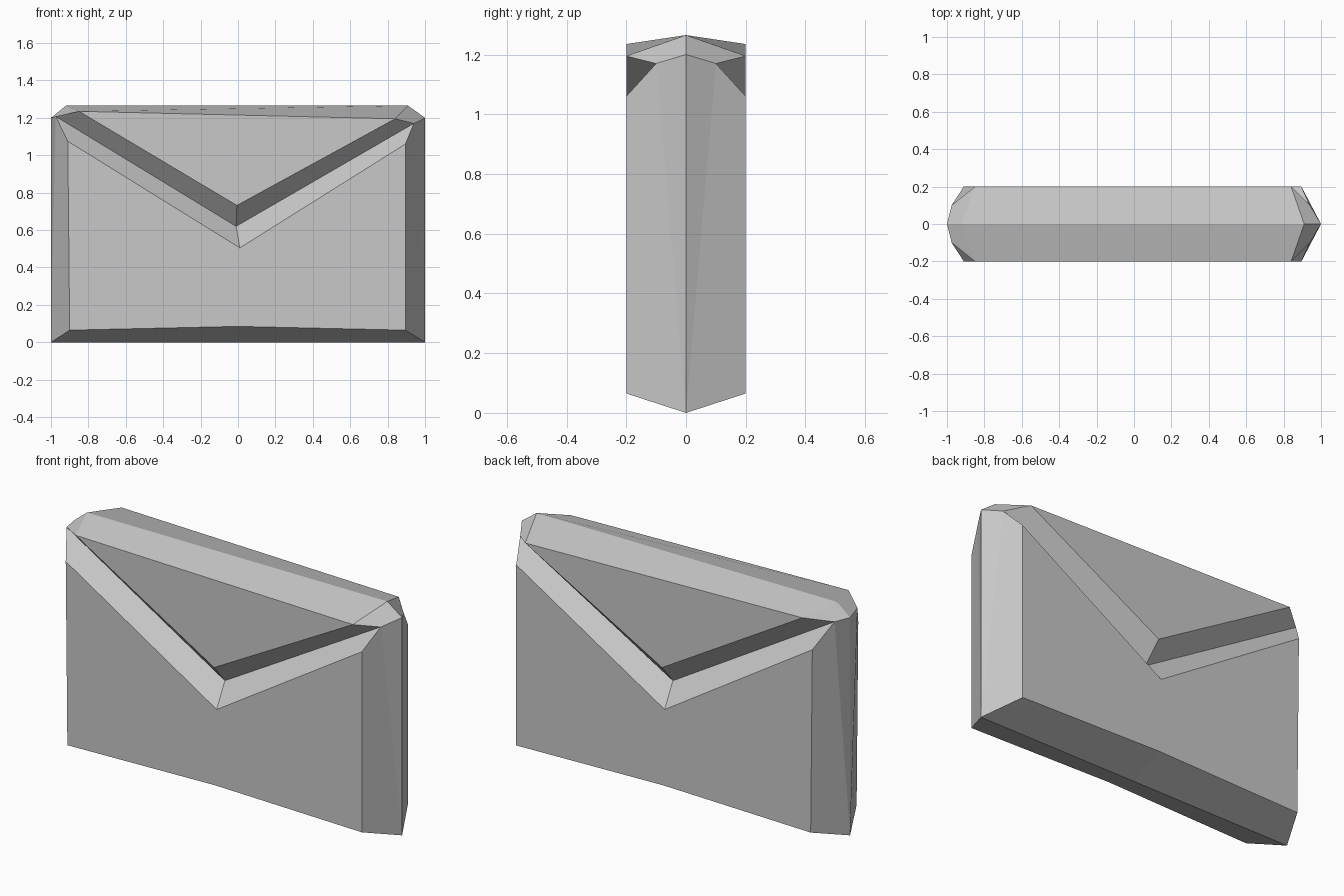
import bpy
import bmesh

cube = bpy.data.objects.get("Cube")
if cube:
    bpy.data.objects.remove(cube, do_unlink=True)

# One flat grey for the whole envelope
grey = bpy.data.materials.new("envelope grey")
grey.use_nodes = True
COLOUR = (0.58, 0.58, 0.58, 1)
grey.diffuse_color = COLOUR
grey.node_tree.nodes["Principled BSDF"].inputs["Base Color"].default_value = COLOUR

HALF = 0.2      # half thickness at the flat panels
GROOVE = 0.1    # half thickness at the bottom of the flap groove

# Outlines as (x, z), each running from left end to right end
RIM_BOTTOM = [(-1, 0), (0, 0), (1, 0)]
RIM_SHOULDER = [(-1, 1.2), (1, 1.2)]
RIM_TOP = [(-0.92, 1.265), (0.91, 1.265)]
PANEL_BOTTOM = [(-0.9, 0.065), (0, 0.085), (0.895, 0.065)]
PANEL_V = [(-0.91, 1.075), (0.01, 0.505), (0.895, 1.06)]
GROOVE_V = [(-0.975, 1.208), (-0.01, 0.62), (0.94, 1.17)]
FLAP_V = [(-0.85, 1.235), (-0.006, 0.732), (0.84, 1.195)]


def build_side(bm, side):
    """Add one half of the envelope; side is -1 for the front, 1 for the back."""
    def row(points, depth):
        verts = []
        for x, z in points:
            # the tip of the V leans the other way on the back
            if side > 0 and abs(x) < 0.1:
                x = -x
            verts.append(bm.verts.new((x, side * depth, z)))
        return verts

    rim_bottom = row(RIM_BOTTOM, 0)
    shoulder = row(RIM_SHOULDER, 0)
    rim_top = row(RIM_TOP, 0)
    panel_bottom = row(PANEL_BOTTOM, HALF)
    panel_v = row(PANEL_V, HALF)
    groove_v = row(GROOVE_V, GROOVE)
    flap_v = row(FLAP_V, HALF)

    # Bottom bevel, main panel, sloped lip and flap edge
    rows = [rim_bottom, panel_bottom, panel_v, groove_v, flap_v]
    for low, high in zip(rows, rows[1:]):
        for i in range(2):
            bm.faces.new((low[i], low[i + 1], high[i + 1], high[i]))

    # Flap face and top bevel
    bm.faces.new((flap_v[0], flap_v[1], flap_v[2]))
    bm.faces.new((flap_v[0], flap_v[2], rim_top[1], rim_top[0]))

    # Side bevels and the small top corners, at each end
    for end, k in ((0, 0), (-1, 1)):
        bm.faces.new((rim_bottom[end], shoulder[k], groove_v[end]))
        bm.faces.new((rim_bottom[end], groove_v[end], panel_v[end], panel_bottom[end]))
        bm.faces.new((shoulder[k], rim_top[k], flap_v[end], groove_v[end]))


bm = bmesh.new()
for side in (-1, 1):
    build_side(bm, side)

# Weld the two halves along the rim
bmesh.ops.remove_doubles(bm, verts=bm.verts, dist=0.0005)
bmesh.ops.recalc_face_normals(bm, faces=bm.faces)

mesh = bpy.data.meshes.new("envelope_body")
bm.to_mesh(mesh)
bm.free()
mesh.materials.append(grey)
envelope = bpy.data.objects.new("envelope_body", mesh)
bpy.context.collection.objects.link(envelope)
